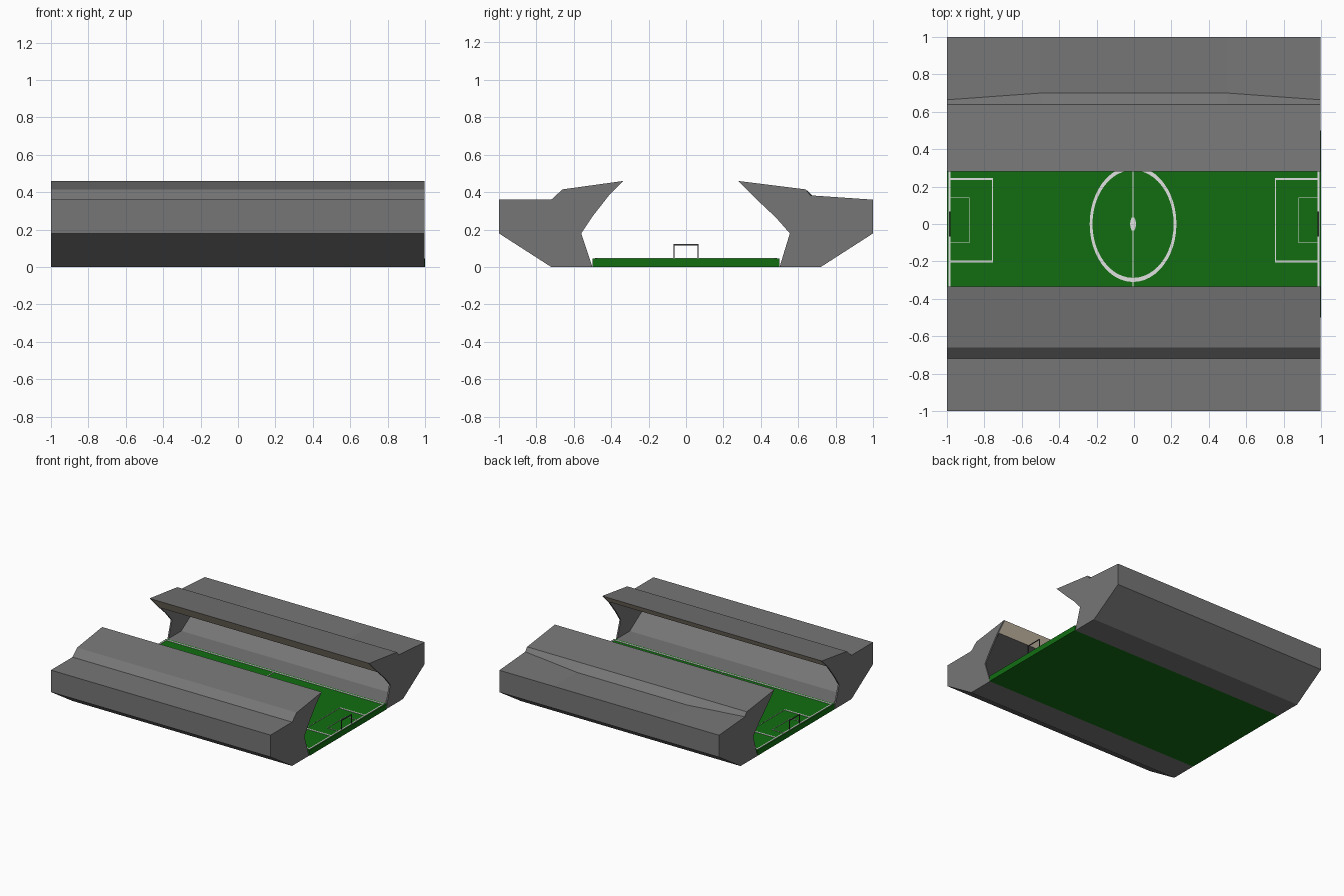
import bpy, bmesh, math

if "Cube" in bpy.data.objects:
    bpy.data.objects.remove(bpy.data.objects["Cube"])


def material(name, rgb):
    m = bpy.data.materials.new(name)
    m.diffuse_color = (*rgb, 1)
    m.use_nodes = True
    m.node_tree.nodes["Principled BSDF"].inputs["Base Color"].default_value = m.diffuse_color
    return m


GREY = material("concrete_grey", (0.18, 0.18, 0.18))
CREAM = material("cream_fascia", (0.72, 0.61, 0.48))
GREEN = material("grass_green", (0.006, 0.155, 0.006))
WHITE = material("line_white", (0.75, 0.75, 0.75))
DARK = material("goal_dark", (0.06, 0.06, 0.06))


def finish(bm, name, mats):
    bmesh.ops.recalc_face_normals(bm, faces=bm.faces)
    me = bpy.data.meshes.new(name)
    bm.to_mesh(me)
    bm.free()
    for m in mats:
        me.materials.append(m)
    ob = bpy.data.objects.new(name, me)
    bpy.context.collection.objects.link(ob)
    return ob


def add_box(bm, x0, x1, y0, y1, z0, z1):
    v = bmesh.ops.create_cube(bm, size=1)["verts"]
    for p in v:
        p.co = ((x0 + x1) / 2 + p.co.x * (x1 - x0),
                (y0 + y1) / 2 + p.co.y * (y1 - y0),
                (z0 + z1) / 2 + p.co.z * (z1 - z0))


def loft(name, sections, sign, caps, cream_edge=None):
    """Join closed (y, z) profiles placed at successive x positions."""
    bm = bmesh.new()
    rings = [[bm.verts.new((x, sign * y, z)) for y, z in prof] for x, prof in sections]
    n = len(rings[0])
    for a, b in zip(rings, rings[1:]):
        for i in range(n):
            j = (i + 1) % n
            f = bm.faces.new((a[i], a[j], b[j], b[i]))
            f.material_index = 1 if i == cream_edge else 0
    if caps:
        bm.faces.new(rings[0])
        bm.faces.new(rings[-1])
    return finish(bm, name, [GREY, CREAM])


X0, X1, T = -1.0, 0.996, 0.012
FLOOR = [(1, 0.18), (0.72, 0), (0.5, 0)]
SEATING = [(0.5, 0.045), (0.675, 0.045), (0.955, 0.225), (0.955, 0.31)]


def stand(name, sign, roof_end, roof_mid, mouth):
    # hollow shell: roof, outer wall, floor, raked seating, ceiling, cream fascia
    def shell(roof):
        return roof + FLOOR + SEATING + [mouth[-1]]
    n = len(shell(roof_end))
    loft(name + "_shell", [(X0 + T, shell(roof_end)), (-0.5, shell(roof_mid)),
                           (0.5, shell(roof_mid)), (X1 - T, shell(roof_end))],
         sign, False, n - 1)
    # solid end walls closing the sides
    wall = roof_end + FLOOR + mouth
    loft(name + "_end_wall_left", [(X0, wall), (X0 + T, wall)], sign, True)
    loft(name + "_end_wall_right", [(X1 - T, wall), (X1, wall)], sign, True)


front_roof = [(0.335, 0.46), (0.66, 0.415), (0.72, 0.36), (1, 0.36)]
stand("front_stand", -1, front_roof, front_roof,
      [(0.56, 0.18), (0.5, 0.27), (0.41, 0.385)])
stand("back_stand", 1,
      [(0.28, 0.46), (0.64, 0.415), (0.665, 0.383), (1, 0.36)],
      [(0.28, 0.46), (0.64, 0.415), (0.70, 0.36), (1, 0.36)],
      [(0.555, 0.18), (0.48, 0.265), (0.40, 0.34)])

# pitch
bm = bmesh.new()
add_box(bm, -1, 1, -0.5, 0.5, 0, 0.045)
finish(bm, "pitch", [GREEN])

# pitch markings
Z0, Z1 = 0.044, 0.048
bm = bmesh.new()
add_box(bm, -0.008, -0.002, -0.48, 0.48, Z0, Z1)
for y in (-0.48, 0.48):
    add_box(bm, -0.99, 0.99, y - 0.006, y + 0.006, Z0, Z1)
for s in (-1, 1):
    add_box(bm, *sorted((s * 0.992, s * 0.982)), -0.474, 0.474, Z0, Z1)
    for reach, lo, hi, w in ((0.755, -0.2, 0.24, 0.006), (0.88, -0.1, 0.14, 0.002)):
        for y in (lo, hi):
            add_box(bm, *sorted((s * 0.982, s * reach)), y - w, y + w, Z0, Z1)
        add_box(bm, *sorted((s * reach, s * (reach + 0.003))), lo, hi, Z0, Z1)
finish(bm, "straight_lines", [WHITE])


def ellipse(rx, ry, z, bm, n=48, cx=-0.005):
    return [bm.verts.new((cx + rx * math.cos(2 * math.pi * i / n),
                          ry * math.sin(2 * math.pi * i / n), z)) for i in range(n)]


# centre circle and spot
bm = bmesh.new()
outer, inner = ellipse(0.232, 0.31, Z1, bm), ellipse(0.217, 0.288, Z1, bm)
for i in range(48):
    j = (i + 1) % 48
    bm.faces.new((outer[i], outer[j], inner[j], inner[i]))
bm.faces.new(ellipse(0.016, 0.038, Z1 + 0.001, bm, 12))
finish(bm, "centre_circle", [WHITE])

# goals
for name, x in (("left_goal", -0.985), ("right_goal", 0.985)):
    bm = bmesh.new()
    r = 0.003
    for y in (-0.065, 0.065):
        add_box(bm, x - r, x + r, y - r, y + r, 0.045, 0.122)
    add_box(bm, x - r, x + r, -0.062, 0.062, 0.116, 0.122)
    finish(bm, name, [DARK])
